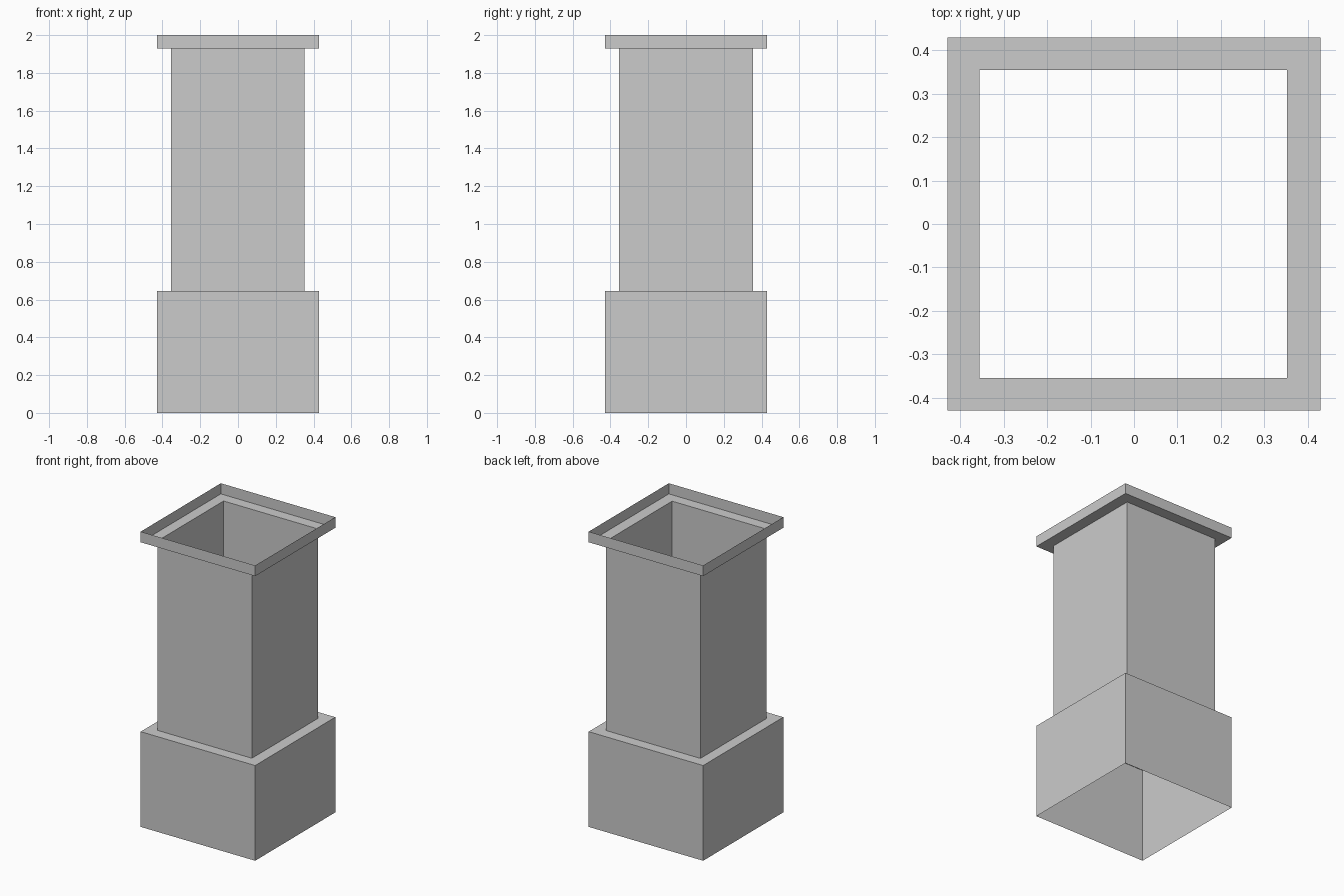
import bpy, bmesh

if "Cube" in bpy.data.objects:
    bpy.data.objects.remove(bpy.data.objects["Cube"])

OUTER, INNER = 0.429, 0.354       # half widths of the trim and the shaft
BASE_TOP, CAP_LOW, TOP = 0.645, 1.928, 2.0


def square_shell(name, profile):
    """Open thin sheet with a square plan; profile lists (half width, height) upwards."""
    bm = bmesh.new()
    rings = []
    for h, z in profile:
        dx = -0.002 if h == INNER else 0.0
        rings.append([bm.verts.new((sx * h + dx, sy * h, z))
                      for sx, sy in ((-1, -1), (1, -1), (1, 1), (-1, 1))])
    for low, high in zip(rings, rings[1:]):
        for i in range(4):
            j = (i + 1) % 4
            bm.faces.new((low[i], low[j], high[j], high[i]))
    mesh = bpy.data.meshes.new(name)
    bm.to_mesh(mesh)
    bm.free()
    obj = bpy.data.objects.new(name, mesh)
    bpy.context.collection.objects.link(obj)
    return obj


# Wide base sleeve with its ledge, open underneath
square_shell("base_sleeve", [(OUTER, 0), (OUTER, BASE_TOP), (INNER, BASE_TOP)])
# Narrow hollow shaft
square_shell("shaft", [(INNER, BASE_TOP), (INNER, CAP_LOW)])
# Top rim: ledge and short upright lip, open above
square_shell("top_rim", [(INNER, CAP_LOW), (OUTER, CAP_LOW), (OUTER, TOP)])
